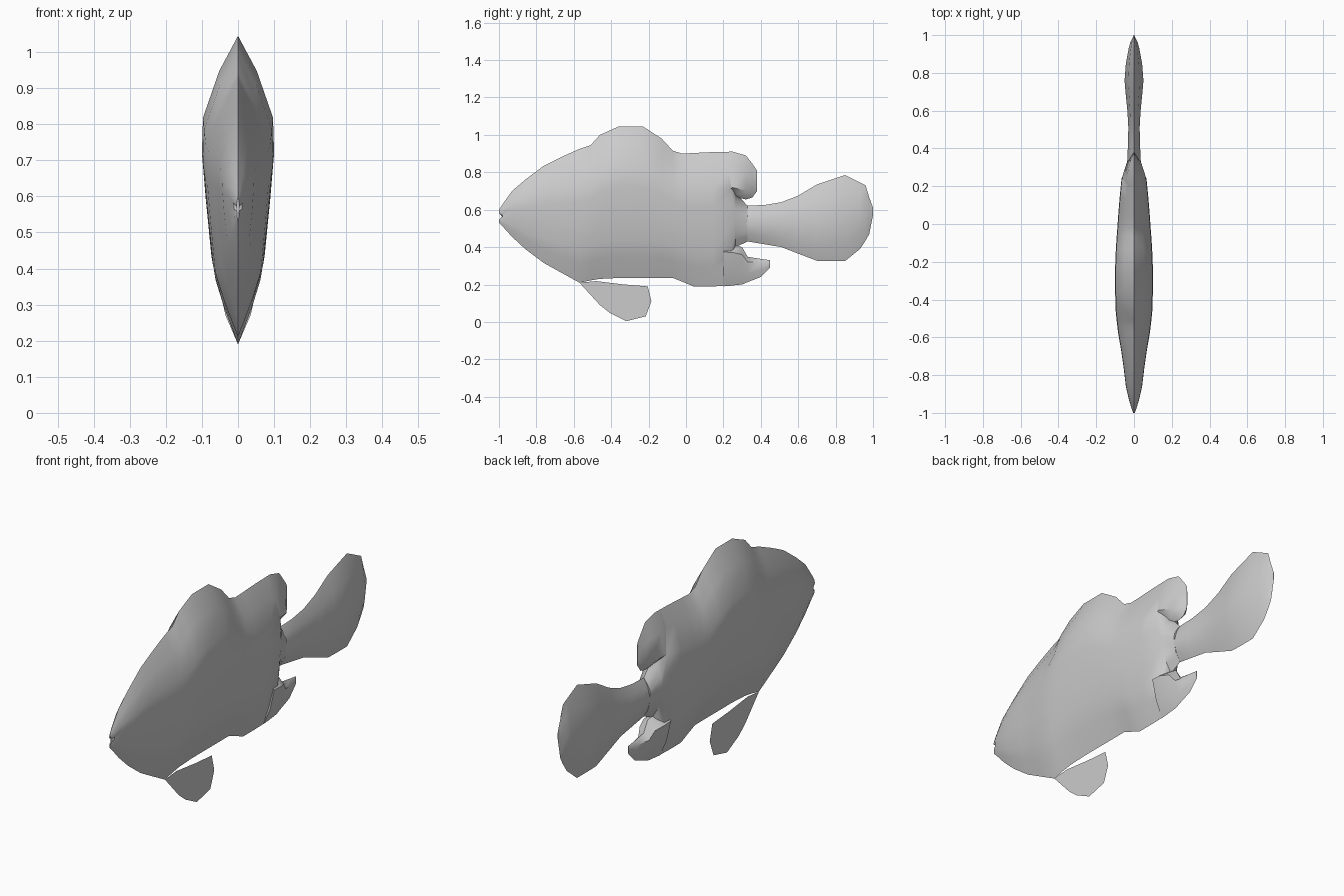
import bpy, bmesh, math

cube = bpy.data.objects.get("Cube")
if cube:
    bpy.data.objects.remove(cube, do_unlink=True)

grey = bpy.data.materials.new("soft_grey")
grey.use_nodes = True
COLOUR = (0.6, 0.6, 0.6, 1)
grey.diffuse_color = COLOUR
grey.node_tree.nodes["Principled BSDF"].inputs["Base Color"].default_value = COLOUR

# Half cross-sections: (height fraction, width fraction)
DEEP = [(0, 0), (.14, .45), (.25, .74), (.45, .9), (.6, 1), (.72, .97), (.88, .52), (1, 0)]
LENS = [(0, 0), (.2, .6), (.5, 1), (.8, .6), (1, 0)]
# Fin lobes are widest where they join the body
HANG = [(0, 0), (.35, .6), (.8, 1), (1, 0)]
RISE = [(1 - f, w) for f, w in reversed(HANG)]


def finish(name, bm):
    mesh = bpy.data.meshes.new(name)
    bm.to_mesh(mesh)
    bm.free()
    mesh.materials.append(grey)
    obj = bpy.data.objects.new(name, mesh)
    bpy.context.collection.objects.link(obj)
    bpy.ops.object.select_all(action='DESELECT')
    obj.select_set(True)
    bpy.context.view_layer.objects.active = obj
    bpy.ops.object.shade_smooth_by_angle(angle=math.radians(45))
    return obj


def loft(name, stations, section, notch=0):
    """Skin symmetric sections; each station is (y, bottom, top, half width)."""
    loop = section + [(f, -w) for f, w in section[-2:0:-1]]
    bm = bmesh.new()
    rings = []
    for y, low, high, half in stations:
        rings.append([bm.verts.new((w * half, y, low + f * (high - low))) for f, w in loop])
    # Push the middle of the first ring back to part the lips
    for v, (f, w) in zip(rings[0], loop):
        if .4 < f < .65:
            v.co.y += notch
    n = len(loop)
    for a, b in zip(rings, rings[1:]):
        for i in range(n):
            j = (i + 1) % n
            bm.faces.new((a[i], a[j], b[j], b[i]))
    bm.faces.new(rings[0])
    bm.faces.new(rings[-1])
    bmesh.ops.recalc_face_normals(bm, faces=bm.faces)
    return finish(name, bm)


# Body with the dorsal hump, closing in on the tail stem
loft("body", [
    (-1, .53, .6, .004), (-.98, .51, .63, .012), (-.93, .455, .7, .027),
    (-.86, .39, .76, .043), (-.76, .315, .835, .055), (-.67, .265, .88, .068),
    (-.57, .21, .925, .085), (-.51, .222, .945, .092), (-.46, .23, 1, .097),
    (-.36, .235, 1.045, .1), (-.23, .235, 1.045, .1), (-.13, .235, .98, .096),
    (-.07, .235, .915, .092), (-.02, .215, .9, .088), (.04, .19, .903, .084),
    (.14, .19, .908, .076), (.24, .193, .91, .066), (.265, .4, .69, .055),
    (.33, .43, .62, .036)], DEEP, notch=.018)

# Trailing lobe of the dorsal fin
loft("dorsal_lobe", [
    (.2, .66, .909, .06), (.25, .67, .91, .062), (.32, .655, .89, .04),
    (.355, .665, .845, .018), (.38, .7, .81, .002)], RISE)

# Trailing lobe of the anal fin
loft("anal_lobe", [
    (.2, .19, .42, .058), (.25, .195, .415, .058), (.3, .2, .4, .042),
    (.33, .213, .348, .03), (.4, .24, .337, .014), (.45, .29, .33, .002)], HANG)

# Tail stem and fan
loft("tail", [
    (.27, .46, .61, .034), (.33, .43, .622, .036), (.42, .415, .625, .032),
    (.51, .4, .64, .03), (.6, .365, .675, .035), (.7, .327, .735, .045),
    (.76, .325, .755, .05), (.85, .325, .785, .043), (.93, .39, .745, .028),
    (.96, .435, .73, .02), (.98, .47, .665, .01), (1, .57, .61, .001)], LENS)

# Flat pelvic fin on the centre line
fin = bmesh.new()
fin.faces.new([fin.verts.new((0, y, z)) for y, z in [
    (-.57, .21), (-.46, .09), (-.41, .05), (-.32, .004), (-.215, .03),
    (-.185, .11), (-.205, .19), (-.33, .2), (-.48, .218)]])
finish("pelvic_fin", fin)
